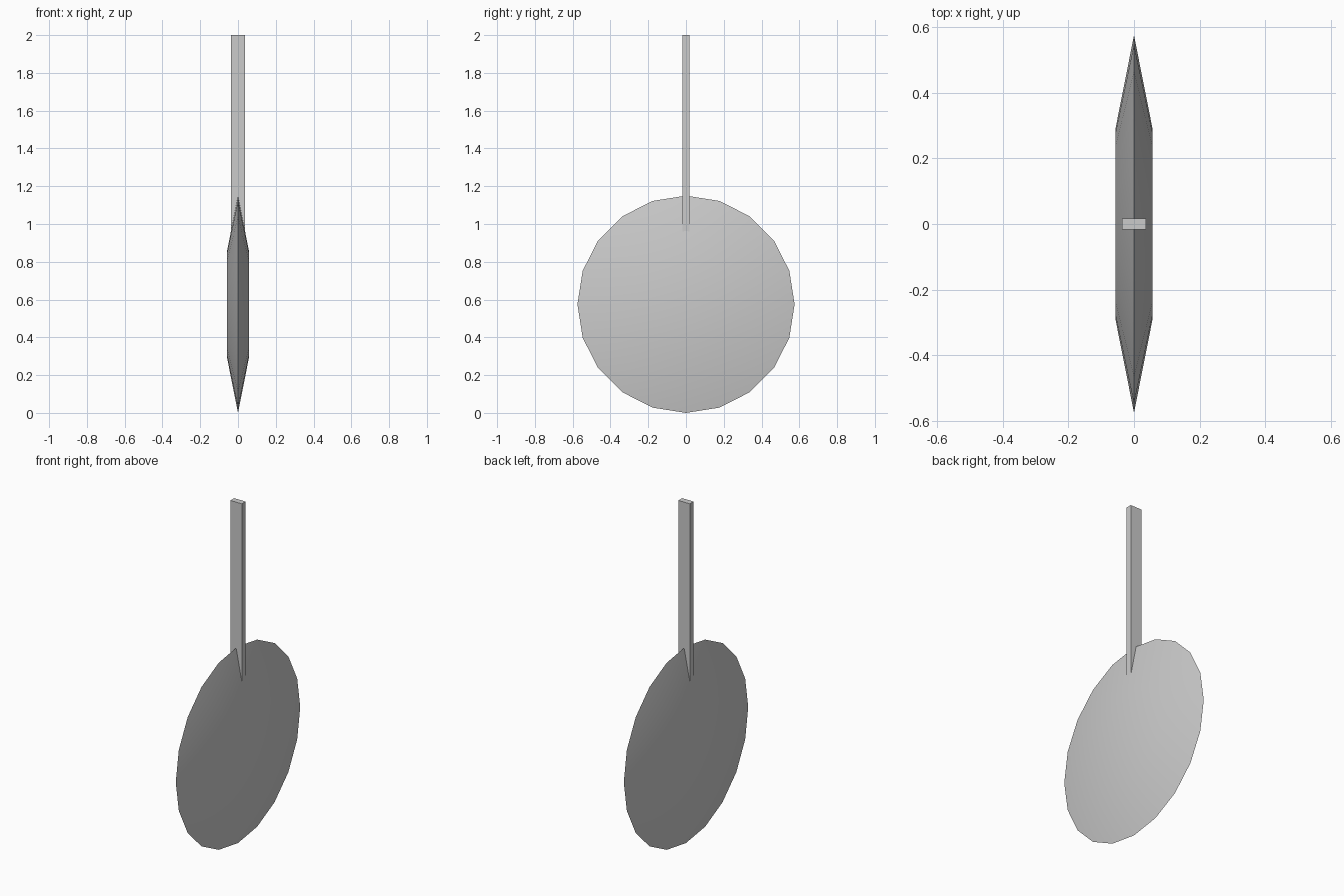
import bpy, bmesh, math

cube = bpy.data.objects.get("Cube")
if cube:
    bpy.data.objects.remove(cube, do_unlink=True)

GREY = (0.6, 0.6, 0.6, 1.0)
SIDES = 20
RADIUS = 0.575

grey = bpy.data.materials.new("light_grey")
grey.use_nodes = True
grey.diffuse_color = GREY
grey.node_tree.nodes["Principled BSDF"].inputs["Base Color"].default_value = GREY


def add_object(name, bm):
    bmesh.ops.recalc_face_normals(bm, faces=bm.faces)
    mesh = bpy.data.meshes.new(name)
    bm.to_mesh(mesh)
    bm.free()
    mesh.materials.append(grey)
    obj = bpy.data.objects.new(name, mesh)
    bpy.context.collection.objects.link(obj)
    return obj


# Pendulum disc: flat centre on each side, tapering to a sharp rim
bm = bmesh.new()


def ring(x, radius):
    steps = [math.tau * i / SIDES for i in range(SIDES)]
    return [bm.verts.new((x, radius * math.sin(a), RADIUS + radius * math.cos(a)))
            for a in steps]


rings = [ring(-0.057, RADIUS / 2), ring(0, RADIUS), ring(0.057, RADIUS / 2)]
for a, b in zip(rings, rings[1:]):
    for i in range(SIDES):
        j = (i + 1) % SIDES
        bm.faces.new((a[i], a[j], b[j], b[i]))
bm.faces.new(rings[0])
bm.faces.new(rings[-1])
disc = add_object("pendulum_disc", bm)

bpy.ops.object.select_all(action="DESELECT")
disc.select_set(True)
bpy.context.view_layer.objects.active = disc
bpy.ops.object.shade_smooth_by_angle(angle=math.radians(20))

# Flat rod, its lower end sunk into the disc
bottom, top = 0.8, 2.0
bm = bmesh.new()
bmesh.ops.create_cube(bm, size=1)
bmesh.ops.scale(bm, vec=(0.074, 0.035, top - bottom), verts=bm.verts)
bmesh.ops.translate(bm, vec=(0, 0, (top + bottom) / 2), verts=bm.verts)
add_object("pendulum_rod", bm)
